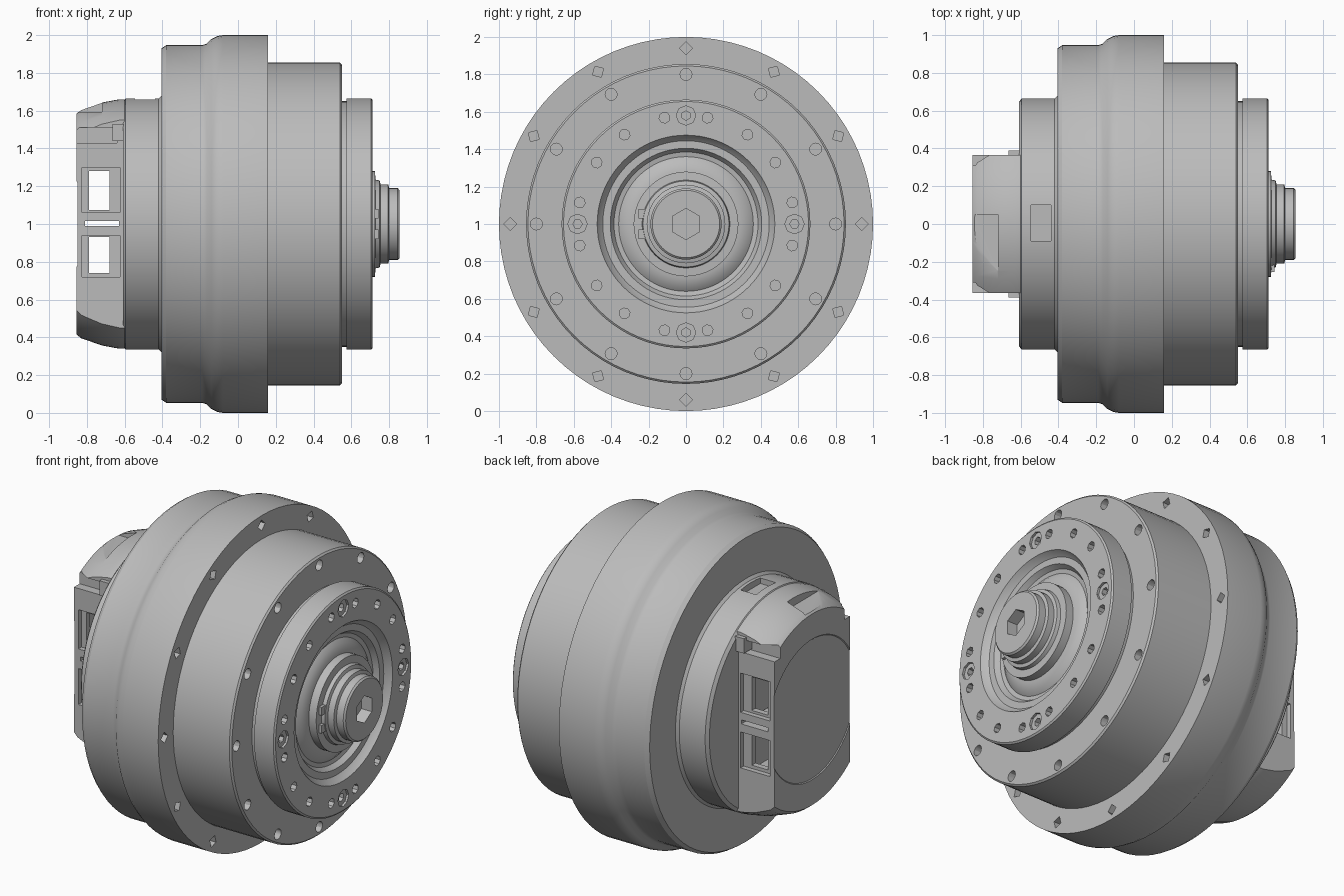
import bpy, bmesh
from math import cos, sin, radians, pi
from mathutils import Matrix, Vector

cube = bpy.data.objects.get("Cube")
if cube:
    bpy.data.objects.remove(cube, do_unlink=True)

grey = bpy.data.materials.new("machined_grey")
grey.use_nodes = True
grey.diffuse_color = (0.5, 0.5, 0.5, 1)
for node in grey.node_tree.nodes:
    if node.type == "BSDF_PRINCIPLED":
        node.inputs["Base Color"].default_value = (0.5, 0.5, 0.5, 1)


def finish(name, bm):
    bmesh.ops.recalc_face_normals(bm, faces=bm.faces)
    mesh = bpy.data.meshes.new(name)
    bm.to_mesh(mesh)
    bm.free()
    mesh.materials.append(grey)
    ob = bpy.data.objects.new(name, mesh)
    bpy.context.collection.objects.link(ob)
    return ob


def lathe(name, profile, steps=80):
    """Spin (x, radius) points around the x axis at z = 1."""
    bm = bmesh.new()
    vs = [bm.verts.new((x, 0, 1 + r)) for x, r in profile]
    es = [bm.edges.new(p) for p in zip(vs, vs[1:])]
    bmesh.ops.spin(bm, geom=vs + es, cent=(0, 0, 1), axis=(1, 0, 0),
                   angle=2 * pi, steps=steps, use_duplicate=False)
    bmesh.ops.remove_doubles(bm, verts=bm.verts, dist=0.0005)
    return finish(name, bm)


def add_box(bm, x, y, z):
    lo, hi = Vector((x[0], y[0], z[0])), Vector((x[1], y[1], z[1]))
    m = Matrix.Translation((lo + hi) / 2) @ Matrix.Diagonal((*(hi - lo), 1))
    bmesh.ops.create_cube(bm, size=1, matrix=m)


def boxes(name, *specs):
    bm = bmesh.new()
    for spec in specs:
        add_box(bm, *spec)
    return finish(name, bm)


def add_hole(bm, x, ring, angle, radius, depth, sides):
    a = radians(angle)
    m = (Matrix.Translation((x, ring * cos(a), 1 + ring * sin(a)))
         @ Matrix.Rotation(a, 4, "X") @ Matrix.Rotation(pi / 2, 4, "Y"))
    bmesh.ops.create_cone(bm, cap_ends=True, segments=sides, radius1=radius,
                          radius2=radius, depth=depth * 2, matrix=m)


def boolean(ob, cutter, operation="DIFFERENCE"):
    cutter.hide_render = True
    mod = ob.modifiers.new("cut", "BOOLEAN")
    mod.operation, mod.object, mod.solver = operation, cutter, "EXACT"
    dg = bpy.context.evaluated_depsgraph_get()
    dg.update()
    mesh = bpy.data.meshes.new_from_object(ob.evaluated_get(dg))
    ob.modifiers.clear()
    ob.data = mesh
    bpy.data.objects.remove(cutter, do_unlink=True)


# Main stepped housing with flange
housing = lathe("main_housing", [
    (-0.61, 0), (-0.61, 0.645), (-0.595, 0.665), (-0.42, 0.665), (-0.405, 0.68),
    (-0.405, 0.93), (-0.38, 0.947), (-0.19, 0.947), (-0.165, 0.955),
    (-0.14, 0.98), (-0.11, 0.995), (-0.08, 1), (0.16, 1), (0.16, 0.855),
    (0.54, 0.855), (0.55, 0.845), (0.55, 0)])

# Output ring, with a stepped dished recess around the hub
output = lathe("output_ring", [
    (0.53, 0), (0.53, 0.65), (0.575, 0.65), (0.575, 0.665), (0.705, 0.665),
    (0.713, 0.655), (0.713, 0.475), (0.69, 0.46), (0.675, 0.445),
    (0.675, 0.405), (0.645, 0.385), (0.64, 0.36), (0.66, 0.335),
    (0.675, 0.29), (0.675, 0)])

# Shaft hub
hub = lathe("shaft_hub", [
    (0.66, 0), (0.66, 0.28), (0.725, 0.28), (0.728, 0.235), (0.75, 0.23),
    (0.755, 0.21), (0.795, 0.21), (0.8, 0.19), (0.845, 0.19),
    (0.855, 0.18), (0.855, 0)], 48)

# Screw holes in the flange and in the front step
bm = bmesh.new()
for k in range(12):
    add_hole(bm, 0.16, 0.94, k * 30, 0.034, 0.06, 4)
    add_hole(bm, 0.55, 0.80, k * 30, 0.032, 0.06, 12)
boolean(housing, finish("housing_holes", bm))

# Counterbored bolts and small holes in the output ring
bores, holes = bmesh.new(), bmesh.new()
for quarter in range(0, 360, 90):
    add_hole(bores, 0.713, 0.58, quarter, 0.052, 0.014, 8)
    add_hole(holes, 0.713, 0.58, quarter, 0.025, 0.06, 6)
    for a in (11.5, 34.5, 55.5, 78.5):
        add_hole(holes, 0.713, 0.58, quarter + a, 0.029, 0.06, 8)
boolean(output, finish("counterbores", bores))
boolean(output, finish("ring_holes", holes))

# Hexagonal socket in the shaft end
bm = bmesh.new()
add_hole(bm, 0.855, 0, 90, 0.083, 0.07, 6)
boolean(hub, finish("socket", bm))

# Retaining clip ears on the hub
clip = boxes("retaining_clip",
             ((0.72, 0.745), (-0.255, -0.2), (1.03, 1.08)),
             ((0.72, 0.745), (-0.255, -0.2), (0.92, 0.97)))

# Shallow pocket on top of the rear collar
boolean(housing, boxes("pocket", ((-0.545, -0.44), (-0.09, 0.1), (1.625, 1.8))))

# Rear cover: tapered drum trimmed to two flat sides
cover = lathe("rear_cover", [
    (-0.6, 0), (-0.6, 0.66), (-0.63, 0.66), (-0.72, 0.643), (-0.83, 0.605),
    (-0.855, 0.585), (-0.855, 0.43), (-0.85, 0.425), (-0.85, 0)])
boolean(cover, boxes("side_trim", ((-1, -0.5), (-0.365, 0.365), (0, 2))),
        "INTERSECT")
boolean(cover, boxes("top_facet", ((-0.9, -0.72), (-0.25, 0.05), (1.593, 1.8))))

# Cover cavity, window recesses, windows and slot
boolean(cover, boxes("cavity", ((-0.80, -0.66), (-0.30, 0.30), (0.7, 1.34))))
frames, notches = [], []
for s in (-1, 1):
    side = sorted((s * 0.335, s * 0.5))
    for z in ((0.72, 0.94), (1.06, 1.30)):
        frames.append(((-0.825, -0.625), side, z))
    notches.append(((-0.9, -0.64), sorted((s * 0.31, s * 0.5)), (1.43, 1.51)))
boolean(cover, boxes("window_recesses", *frames))
boolean(cover, boxes("windows",
                     ((-0.79, -0.68), (-0.5, 0.5), (0.74, 0.93)),
                     ((-0.81, -0.63), (-0.5, 0.5), (0.99, 1.015)),
                     ((-0.79, -0.68), (-0.5, 0.5), (1.075, 1.28))))
boolean(cover, boxes("side_notches", *notches))

# Cover lugs in the notches
lugs = boxes("cover_lugs", *[
    ((-0.665, -0.605), sorted((s * 0.3, s * 0.39)), (1.44, 1.53)) for s in (-1, 1)])

# Smooth shading with sharp edges kept
for ob in (housing, output, hub, cover):
    bpy.ops.object.select_all(action="DESELECT")
    ob.select_set(True)
    bpy.context.view_layer.objects.active = ob
    bpy.ops.object.shade_smooth_by_angle(angle=radians(30))
